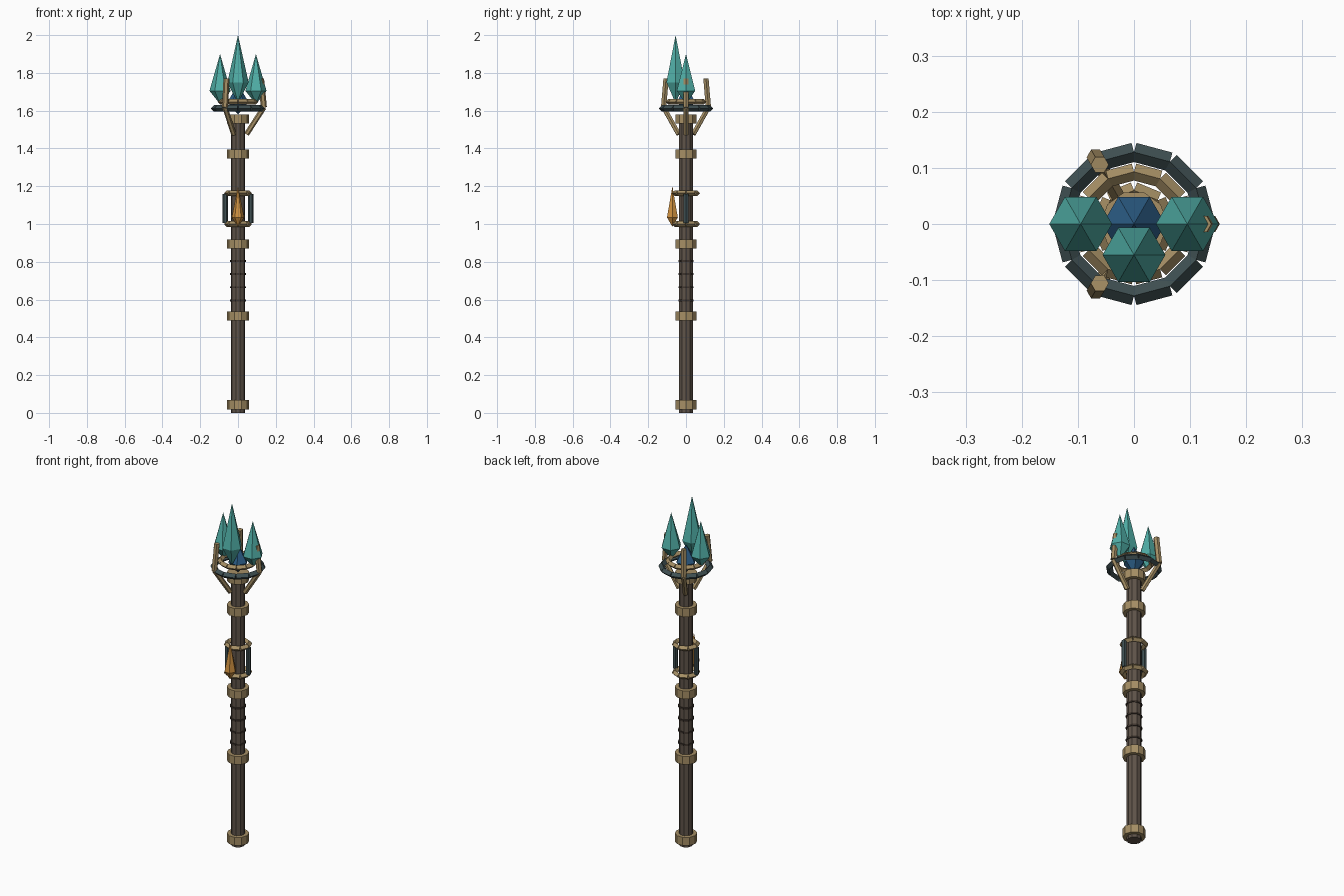
import bpy, bmesh, math
from mathutils import Vector, Matrix

if "Cube" in bpy.data.objects:
    bpy.data.objects.remove(bpy.data.objects["Cube"])


def material(name, rgb):
    m = bpy.data.materials.new(name)
    m.diffuse_color = (*rgb, 1)
    m.use_nodes = True
    m.node_tree.nodes["Principled BSDF"].inputs["Base Color"].default_value = m.diffuse_color
    return m


WOOD = material("dark wood", (0.115, 0.088, 0.067))
WRAP = material("dark wrap", (0.05, 0.036, 0.027))
GOLD = material("old gold", (0.38, 0.275, 0.13))
SLATE = material("slate metal", (0.05, 0.08, 0.085))
TEAL = material("teal crystal", (0.08, 0.42, 0.38))
BLUE = material("blue crystal", (0.025, 0.11, 0.24))
AMBER = material("amber crystal", (0.62, 0.28, 0.05))


def finish(bm, name, mat):
    bmesh.ops.recalc_face_normals(bm, faces=bm.faces)
    me = bpy.data.meshes.new(name)
    bm.to_mesh(me)
    bm.free()
    me.materials.append(mat)
    ob = bpy.data.objects.new(name, me)
    bpy.context.collection.objects.link(ob)
    return ob


def add_rod(bm, a, b, r, sides):
    """Straight prism from point a to point b."""
    a, b = Vector(a), Vector(b)
    d = b - a
    w = d.normalized()
    up = Vector((0, 0, 1)) if abs(w.z) < 0.99 else Vector((1, 0, 0))
    v = (up - w * up.dot(w)).normalized()
    u = v.cross(w)
    rot = Matrix((u, v, w)).transposed().to_4x4()
    bmesh.ops.create_cone(bm, cap_ends=True, segments=sides, radius1=r, radius2=r,
                          depth=d.length, matrix=Matrix.Translation((a + b) / 2) @ rot)


def rod(name, a, b, r, sides, mat):
    bm = bmesh.new()
    add_rod(bm, a, b, r, sides)
    return finish(bm, name, mat)


def segment_ring(name, radius, z, r, count, mat):
    """Ring of butted straight bars with a diamond section."""
    bm = bmesh.new()
    pts = [(radius * math.cos(i * math.tau / count),
            radius * math.sin(i * math.tau / count), z) for i in range(count)]
    for i in range(count):
        add_rod(bm, pts[i], pts[(i + 1) % count], r, 4)
    return finish(bm, name, mat)


def crystal(name, x, y, bottom, middle, top, r, mat):
    """Six-sided double pyramid."""
    bm = bmesh.new()
    lo, hi = bm.verts.new((x, y, bottom)), bm.verts.new((x, y, top))
    ring = [bm.verts.new((x + r * math.cos(i * math.pi / 3),
                          y + r * math.sin(i * math.pi / 3), middle)) for i in range(6)]
    for i in range(6):
        bm.faces.new((ring[i], ring[(i + 1) % 6], hi))
        bm.faces.new((ring[(i + 1) % 6], ring[i], lo))
    return finish(bm, name, mat)


# Shaft, collars and grip wraps
rod("shaft", (0, 0, 0), (0, 0, 1.57), 0.038, 10, WOOD)
for i, z in enumerate((0.043, 0.513, 0.893, 1.37, 1.557)):
    rod(f"collar_{i}", (0, 0, z - 0.024), (0, 0, z + 0.024), 0.059, 10, GOLD)
for i, z in enumerate((0.595, 0.665, 0.735, 0.805)):
    rod(f"grip_wrap_{i}", (0, 0, z - 0.005), (0, 0, z + 0.005), 0.043, 10, WRAP)

# Cage in the middle with its amber gem
for i, z in enumerate((1.0, 1.163)):
    segment_ring(f"cage_ring_{i}", 0.06, z, 0.015, 8, GOLD)
for side in (-1, 1):
    rod("cage_post", (side * 0.067, 0, 1.005), (side * 0.067, 0, 1.16), 0.014, 6, SLATE)
crystal("amber_gem", 0, -0.072, 0.985, 1.035, 1.2, 0.033, AMBER)

# Head rings
segment_ring("outer_ring", 0.128, 1.612, 0.017, 12, SLATE)
segment_ring("inner_ring", 0.093, 1.647, 0.015, 12, GOLD)

# Three bent prongs
for k in range(3):
    c, s = math.cos(k * math.tau / 3), math.sin(k * math.tau / 3)
    foot, bend, tip = [(r * c, r * s, z) for r, z in
                       ((0.045, 1.475), (0.137, 1.617), (0.122, 1.77))]
    rod(f"prong_lower_{k}", foot, bend, 0.014, 6, GOLD)
    rod(f"prong_upper_{k}", bend, tip, 0.016, 6, GOLD)

# Head crystals
crystal("main_crystal", 0, -0.055, 1.64, 1.75, 2.0, 0.056, TEAL)
for side in (-1, 1):
    crystal("side_crystal", side * 0.095, 0, 1.635, 1.705, 1.9, 0.056, TEAL)
crystal("core_crystal", 0, 0, 1.58, 1.645, 1.74, 0.056, BLUE)
